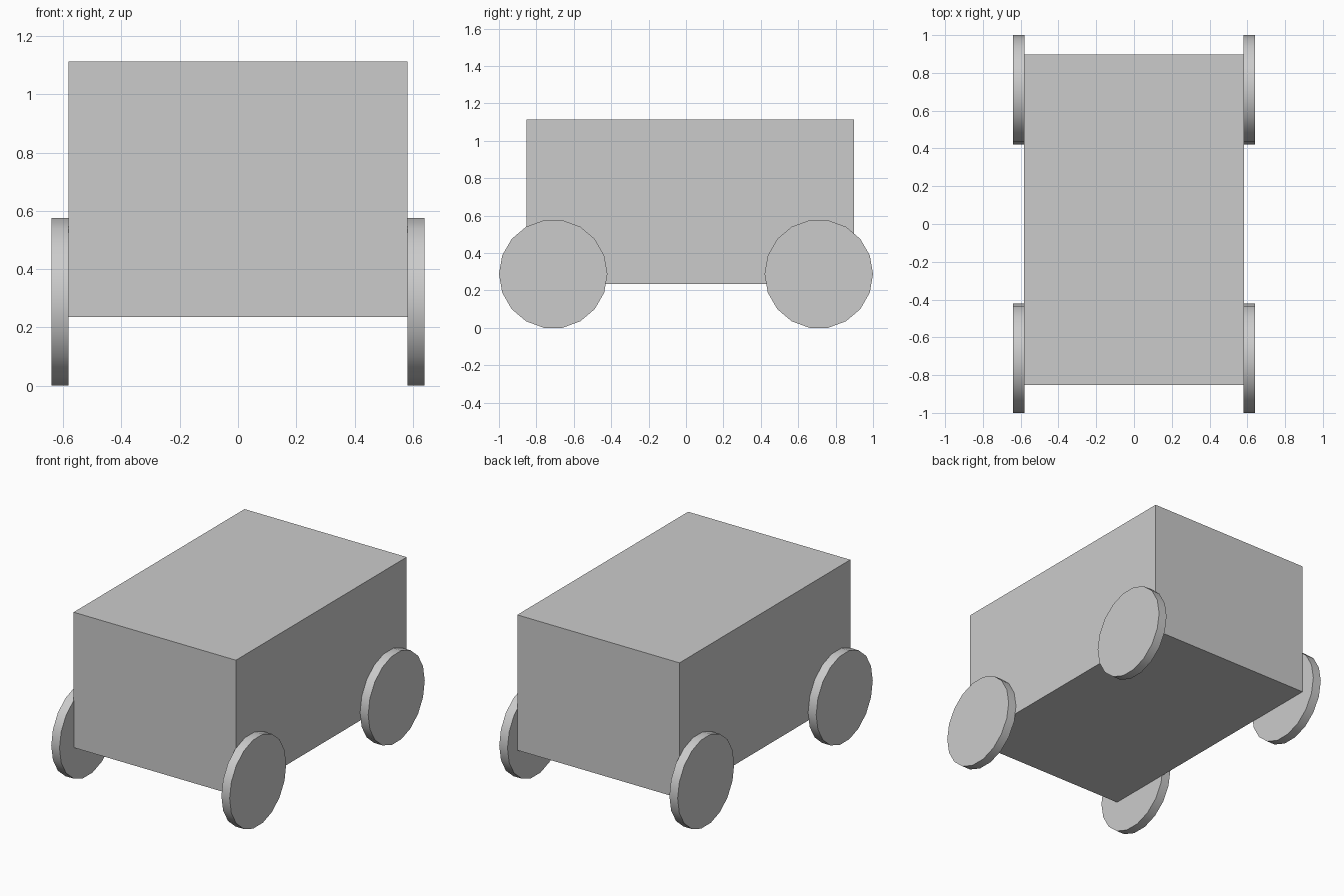
import bpy
from math import radians

if "Cube" in bpy.data.objects:
    bpy.data.objects.remove(bpy.data.objects["Cube"])

# Box body
bpy.ops.mesh.primitive_cube_add(size=1, location=(0, 0.0225, 0.674))
body = bpy.context.object
body.name = "body"
body.scale = (1.164, 1.751, 0.878)
bpy.ops.object.transform_apply(location=False, rotation=False, scale=True)


def add_wheel(name, x, y):
    """18-sided disc, axle along x, smooth rim with sharp cap edges."""
    bpy.ops.mesh.primitive_cylinder_add(
        vertices=18, radius=0.29, depth=0.059,
        location=(x, y, 0.2875), rotation=(0, radians(90), 0))
    wheel = bpy.context.object
    wheel.name = name
    wheel.scale = (1.006, 1, 1)
    bpy.ops.object.transform_apply(location=False, rotation=True, scale=True)
    bpy.ops.object.shade_smooth_by_angle(angle=radians(40))


# Four wheels set against the body sides
for side, sx in (("left", -1), ("right", 1)):
    for end, sy in (("front", -1), ("back", 1)):
        add_wheel(f"{end}_{side}_wheel", sx * 0.6105, sy * 0.71)
